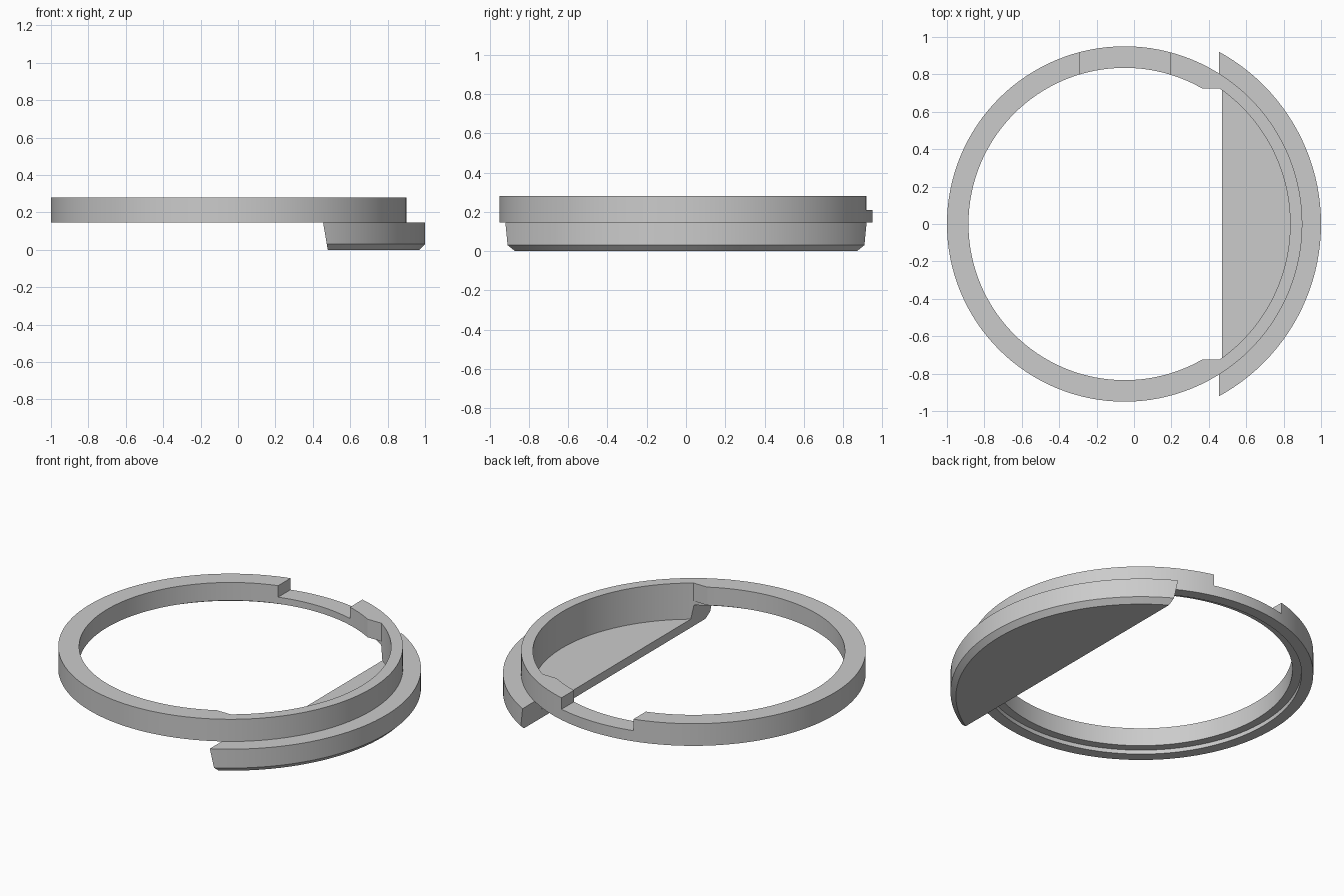
import bpy
import bmesh
from math import cos, sin, tau, radians
from mathutils import Vector

if "Cube" in bpy.data.objects:
    bpy.data.objects.remove(bpy.data.objects["Cube"], do_unlink=True)

CENTRE_X = -0.05
SEGMENTS = 128

grey = bpy.data.materials.new("plain grey")
grey.use_nodes = True
grey.diffuse_color = (0.6, 0.6, 0.6, 1)
grey.node_tree.nodes["Principled BSDF"].inputs["Base Color"].default_value = grey.diffuse_color


def add_object(name, bm):
    bmesh.ops.recalc_face_normals(bm, faces=bm.faces)
    mesh = bpy.data.meshes.new(name)
    bm.to_mesh(mesh)
    bm.free()
    mesh.materials.append(grey)
    obj = bpy.data.objects.new(name, mesh)
    bpy.context.collection.objects.link(obj)
    return obj


def turned_solid(name, profile, cuts=()):
    """Solid of (radius, z) steps, trimmed to the positive side of each (point, normal)."""
    bm = bmesh.new()
    rings = [[bm.verts.new((CENTRE_X + r * cos(tau * i / SEGMENTS),
                            r * sin(tau * i / SEGMENTS), z))
              for i in range(SEGMENTS)] for r, z in profile]
    for low, high in zip(rings, rings[1:]):
        for i in range(SEGMENTS):
            j = (i + 1) % SEGMENTS
            bm.faces.new((low[i], low[j], high[j], high[i]))
    bm.faces.new(rings[0][::-1])
    bm.faces.new(rings[-1])
    for point, normal in cuts:
        geom = bm.verts[:] + bm.edges[:] + bm.faces[:]
        bmesh.ops.bisect_plane(bm, geom=geom, plane_co=point,
                               plane_no=Vector(normal).normalized(), clear_inner=True)
        bmesh.ops.holes_fill(bm, edges=[e for e in bm.edges if e.is_boundary], sides=0)
    return add_object(name, bm)


def box(name, low, high):
    bm = bmesh.new()
    bmesh.ops.create_cube(bm, size=1)
    for v in bm.verts:
        v.co = [high[k] if v.co[k] > 0 else low[k] for k in range(3)]
    return add_object(name, bm)


def combine(target, other, operation):
    mod = target.modifiers.new(other.name, 'BOOLEAN')
    mod.operation = operation
    mod.solver = 'EXACT'
    mod.object = other
    bpy.context.view_layer.objects.active = target
    bpy.ops.object.modifier_apply(modifier=mod.name)
    bpy.data.objects.remove(other, do_unlink=True)


# Upper ring blank and the chamfered tray with a sloping straight edge
body = turned_solid("ring_with_half_tray", [(0.95, 0.145), (0.95, 0.28)])
tray = turned_solid("tray", [(1.02, 0), (1.05, 0.03), (1.05, 0.145)],
                    [((0.48, 0, 0), (0.145, 0, 0.025))])
combine(body, tray, 'UNION')

# Recess that leaves the tray floor and a step under the ring
combine(body, turned_solid("recess", [(0.885, 0.06), (0.885, 0.17)]), 'DIFFERENCE')

# Ring opening
combine(body, turned_solid("opening", [(0.835, 0.1), (0.835, 0.4)]), 'DIFFERENCE')

# Wider opening above the tray, with flat shoulders on both sides
shoulders = [((0.2, 0, 0), (1, 0, 0)),
             ((0, 0.725, 0), (0, -1, 0)),
             ((0, -0.725, 0), (0, 1, 0))]
combine(body, turned_solid("pocket", [(0.885, 0.1), (0.885, 0.4)], shoulders), 'DIFFERENCE')

# Notch in the rear top edge
combine(body, box("notch", (-0.29, 0.6, 0.21), (0.195, 1.1, 0.4)), 'DIFFERENCE')

# Smooth walls, crisp edges
bpy.ops.object.select_all(action='DESELECT')
body.select_set(True)
bpy.context.view_layer.objects.active = body
bpy.ops.object.shade_smooth_by_angle(angle=radians(25))
